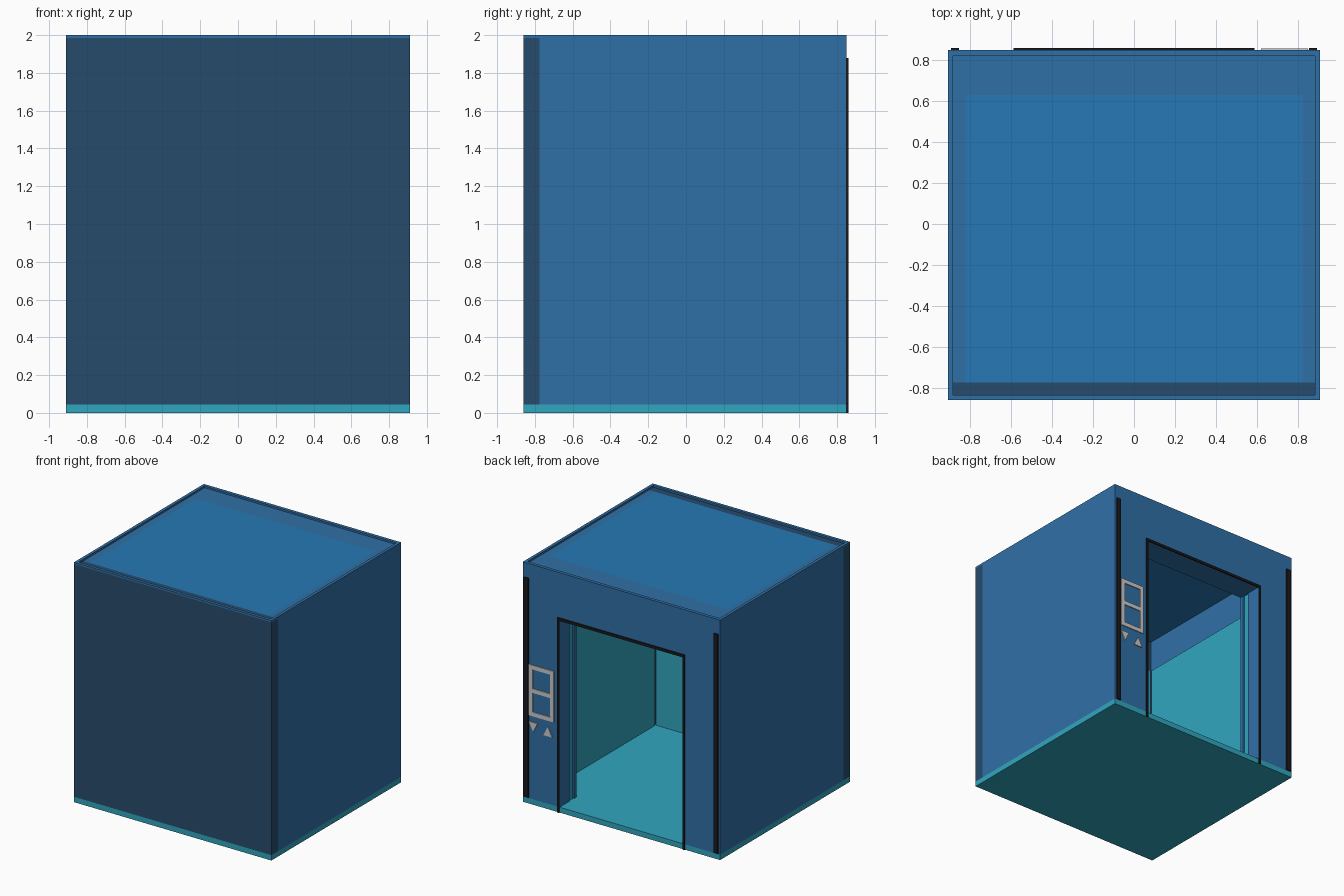
import bpy, bmesh

if "Cube" in bpy.data.objects:
    bpy.data.objects.remove(bpy.data.objects["Cube"])


def material(name, rgb):
    m = bpy.data.materials.new(name)
    m.diffuse_color = (*rgb, 1)
    m.use_nodes = True
    m.node_tree.nodes["Principled BSDF"].inputs["Base Color"].default_value = m.diffuse_color
    return m


BLUE = material("blue_panel", (0.03, 0.16, 0.38))
NAVY = material("dark_blue", (0.02, 0.07, 0.15))
ROOF = material("roof_blue", (0.02, 0.19, 0.46))
TEAL = material("teal_lining", (0.03, 0.38, 0.52))
BLACK = material("black_trim", (0.01, 0.01, 0.012))
GREY = material("light_grey", (0.6, 0.6, 0.6))


def finish(name, bm, mat):
    me = bpy.data.meshes.new(name)
    bmesh.ops.recalc_face_normals(bm, faces=bm.faces)
    bm.to_mesh(me)
    bm.free()
    me.materials.append(mat)
    ob = bpy.data.objects.new(name, me)
    bpy.context.collection.objects.link(ob)
    return ob


def box(name, x, y, z, mat):
    """Box from (min, max) ranges."""
    bm = bmesh.new()
    bmesh.ops.create_cube(bm, size=1)
    for v in bm.verts:
        v.co = [r[0] if c < 0 else r[1] for c, r in zip(v.co, (x, y, z))]
    return finish(name, bm, mat)


def pair(name, x, y, z, mat):
    """The same box on the right and left sides."""
    box(name + "_right", x, y, z, mat)
    box(name + "_left", (-x[1], -x[0]), y, z, mat)


def plate(name, pts, y, depth, mat):
    """Flat shape in the xz plane, extruded along y."""
    bm = bmesh.new()
    f = bm.faces.new([bm.verts.new((px, y, pz)) for px, pz in pts])
    ext = bmesh.ops.extrude_face_region(bm, geom=[f])
    for v in ext["geom"]:
        if isinstance(v, bmesh.types.BMVert):
            v.co.y += depth
    return finish(name, bm, mat)


FLOOR, TOP, DOOR = 0.045, 1.985, 1.61

# cabin shell
box("floor", (-0.91, 0.91), (-0.86, 0.85), (0, FLOOR), TEAL)
box("back_wall", (-0.91, 0.91), (-0.86, -0.775), (FLOOR, TOP), NAVY)
pair("side_wall", (0.825, 0.91), (-0.775, 0.63), (FLOOR, TOP), BLUE)
box("roof", (-0.825, 0.825), (-0.775, 0.63), (1.92, TOP), ROOF)

# teal lining on the lower part of the inner walls
pair("side_lining", (0.818, 0.825), (-0.76, 0.63), (FLOOR, 1.65), TEAL)
box("back_lining", (-0.81, 0.81), (-0.775, -0.768), (FLOOR, 1.65), TEAL)

# doorway wall: columns with a slot holding the open sliding doors
box("lintel", (-0.57, 0.57), (0.63, 0.85), (DOOR, TOP), BLUE)
pair("inner_column", (0.57, 0.91), (0.63, 0.66), (FLOOR, DOOR), BLUE)
pair("outer_column", (0.57, 0.91), (0.72, 0.85), (FLOOR, DOOR), BLUE)
pair("column_end", (0.88, 0.91), (0.66, 0.72), (FLOOR, DOOR), BLUE)
pair("column_head", (0.57, 0.91), (0.63, 0.85), (DOOR, TOP), BLUE)
pair("sliding_door", (0.578, 0.88), (0.667, 0.713), (FLOOR, DOOR), TEAL)

# raised roof rim
pair("side_rim", (0.885, 0.91), (-0.86, 0.85), (TOP, 2), BLUE)
box("front_rim", (-0.885, 0.885), (-0.86, -0.835), (TOP, 2), BLUE)
box("door_side_rim", (-0.885, 0.885), (0.822, 0.85), (TOP, 2), BLUE)

# black trim around the doorway and on the corners
pair("door_trim", (0.57, 0.588), (0.85, 0.86), (0, 1.625), BLACK)
box("door_trim_top", (-0.57, 0.57), (0.85, 0.86), (1.603, 1.625), BLACK)
pair("corner_strip", (0.855, 0.895), (0.85, 0.86), (0.05, 1.88), BLACK)

# blank floor display outline with plain direction arrows
for i, z in enumerate((0.74, 0.935, 1.13)):
    box(f"display_bar_{i}", (0.62, 0.85), (0.85, 0.858), (z, z + 0.035), GREY)
for i, x in enumerate((0.62, 0.815)):
    box(f"display_side_{i}", (x, x + 0.035), (0.85, 0.858), (0.775, 1.13), GREY)
plate("down_arrow", [(0.77, 0.69), (0.85, 0.69), (0.81, 0.61)], 0.85, 0.008, GREY)
plate("up_arrow", [(0.635, 0.61), (0.715, 0.61), (0.675, 0.69)], 0.85, 0.008, GREY)
